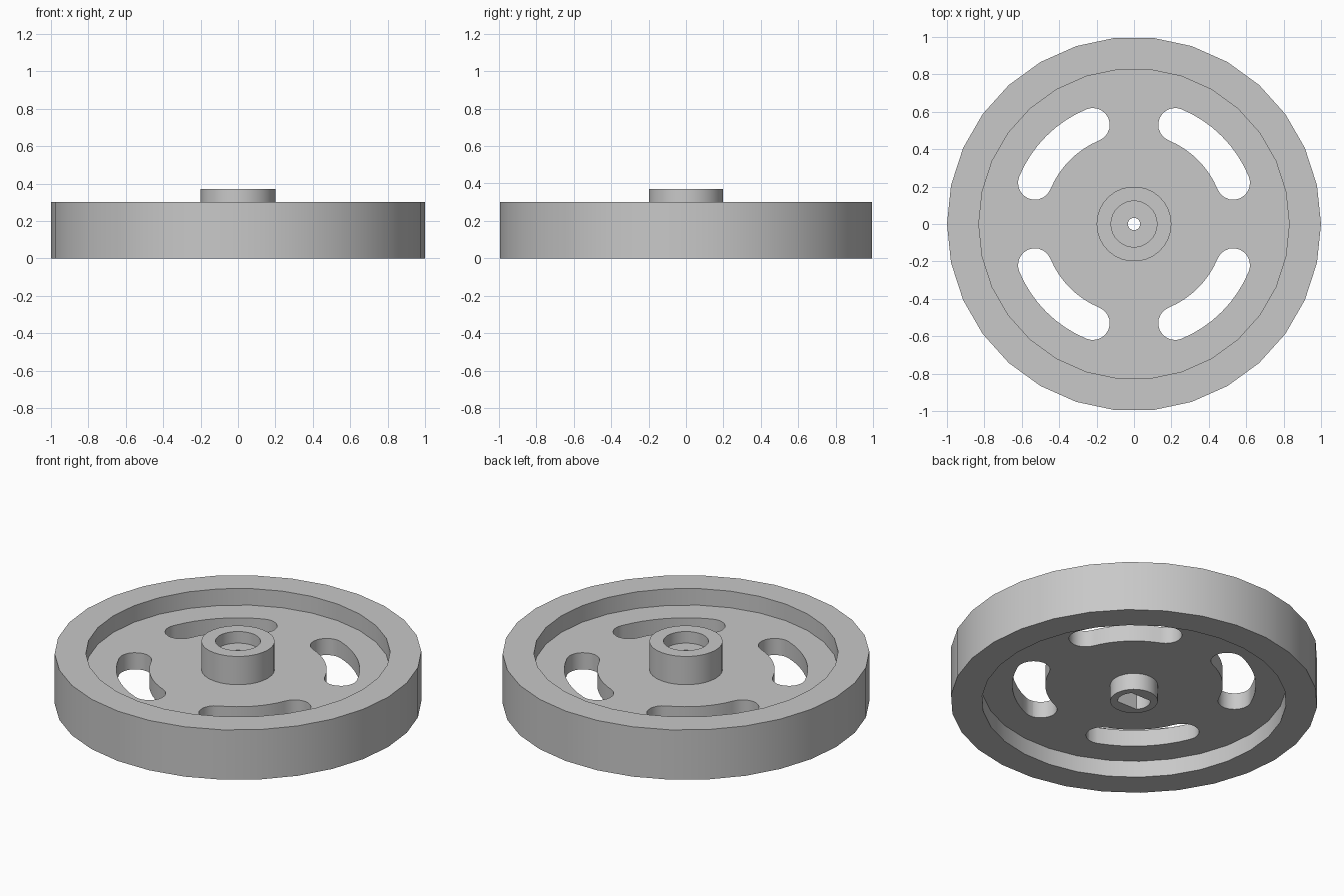
import bpy
import bmesh
from math import cos, sin, pi, radians, asin

if "Cube" in bpy.data.objects:
    bpy.data.objects.remove(bpy.data.objects["Cube"], do_unlink=True)

SEGMENTS = 30

grey = bpy.data.materials.new("plain_grey")
grey.use_nodes = True
colour = (0.58, 0.58, 0.58, 1)
grey.diffuse_color = colour
grey.node_tree.nodes["Principled BSDF"].inputs["Base Color"].default_value = colour


def make_object(name, bm):
    bmesh.ops.recalc_face_normals(bm, faces=bm.faces)
    mesh = bpy.data.meshes.new(name)
    bm.to_mesh(mesh)
    bm.free()
    mesh.materials.append(grey)
    obj = bpy.data.objects.new(name, mesh)
    bpy.context.collection.objects.link(obj)
    return obj


def lathe(name, profile):
    """Turn a closed (radius, height) profile around z."""
    bm = bmesh.new()
    rings = []
    for i in range(SEGMENTS):
        a = 2 * pi * i / SEGMENTS
        rings.append([bm.verts.new((r * cos(a), r * sin(a), z)) for r, z in profile])
    n = len(profile)
    for i in range(SEGMENTS):
        a, b = rings[i], rings[(i + 1) % SEGMENTS]
        for j in range(n):
            k = (j + 1) % n
            bm.faces.new((a[j], b[j], b[k], a[k]))
    return make_object(name, bm)


def prism(name, outline, z0, z1):
    """Extrude a flat outline from z0 to z1."""
    bm = bmesh.new()
    face = bm.faces.new([bm.verts.new((x, y, z0)) for x, y in outline])
    new = bmesh.ops.extrude_face_region(bm, geom=[face])["geom"]
    verts = [v for v in new if isinstance(v, bmesh.types.BMVert)]
    bmesh.ops.translate(bm, verts=verts, vec=(0, 0, z1 - z0))
    return make_object(name, bm)


def arc(cx, cy, r, start, end, steps):
    return [(cx + r * cos(start + (end - start) * i / steps),
             cy + r * sin(start + (end - start) * i / steps)) for i in range(steps + 1)]


def slot_outline(turn):
    """Curved slot with round ends."""
    mid, half = 0.574, 0.09
    a, b = turn + radians(22.5), turn + radians(67.5)
    outer = arc(0, 0, mid + half, a, b, 8)
    cap_b = arc(mid * cos(b), mid * sin(b), half, b, b + pi, 10)
    inner = arc(0, 0, mid - half, b, a, 8)
    cap_a = arc(mid * cos(a), mid * sin(a), half, a + pi, a + 2 * pi, 10)
    return outer[:-1] + cap_b[:-1] + inner[:-1] + cap_a[:-1]


# Wheel: rim, web, raised hub with screw bore, lower boss
wheel = lathe("wheel", [
    (0.033, 0), (0.13, 0), (0.13, 0.1), (0.83, 0.1), (0.83, 0), (1, 0), (1, 0.3),
    (0.83, 0.3), (0.83, 0.2), (0.2, 0.2), (0.2, 0.37), (0.123, 0.37),
    (0.123, 0.3), (0.033, 0.3)])

# Cutters: four web slots and a shaft socket with two flats
cutters = [prism(f"slot_cutter_{i + 1}", slot_outline(i * pi / 2), 0.05, 0.25)
           for i in range(4)]
flat = asin(0.06 / 0.09)
socket = arc(0, 0, 0.09, -flat, flat, 8) + arc(0, 0, 0.09, pi - flat, pi + flat, 8)
cutters.append(prism("shaft_socket_cutter", socket, -0.05, 0.25))

bpy.context.view_layer.objects.active = wheel
wheel.select_set(True)
for cutter in cutters:
    cut = wheel.modifiers.new(cutter.name, "BOOLEAN")
    cut.operation = "DIFFERENCE"
    cut.solver = "EXACT"
    cut.object = cutter
    bpy.ops.object.modifier_apply(modifier=cut.name)
    bpy.data.objects.remove(cutter, do_unlink=True)

bpy.ops.object.shade_smooth_by_angle(angle=radians(30))
